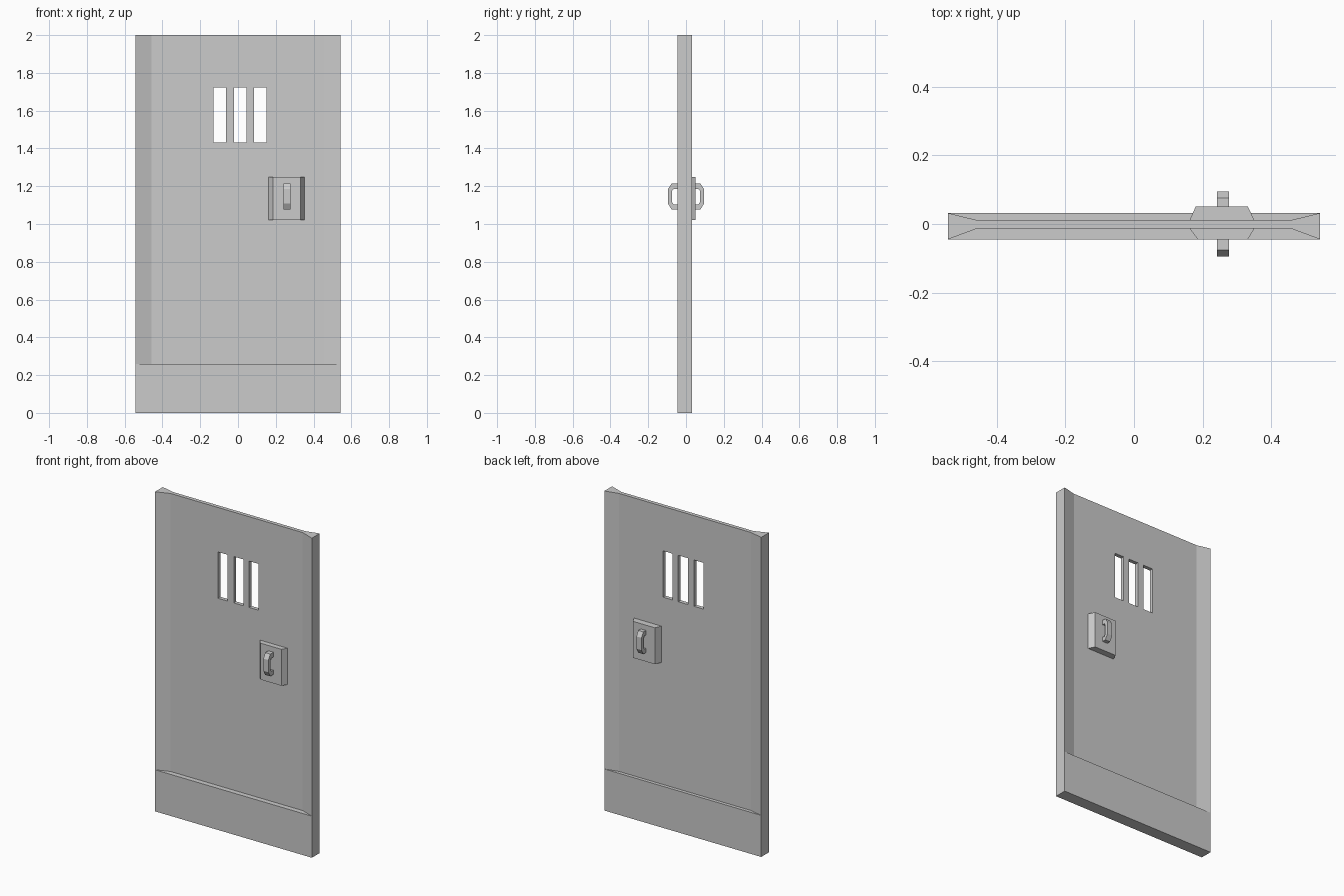
import bpy, bmesh
from mathutils import Vector

if "Cube" in bpy.data.objects:
    bpy.data.objects.remove(bpy.data.objects["Cube"])

AXES = {"x": Vector((1, 0, 0)), "z": Vector((0, 0, 1))}


def prism(name, profile, axis, lo, hi):
    """Extrude a profile along x (profile is y,z) or z (profile is x,y)."""
    bm = bmesh.new()
    pts = [(lo, a, b) if axis == "x" else (a, b, lo) for a, b in profile]
    face = bm.faces.new([bm.verts.new(p) for p in pts])
    ext = bmesh.ops.extrude_face_region(bm, geom=[face])
    verts = [g for g in ext["geom"] if isinstance(g, bmesh.types.BMVert)]
    bmesh.ops.translate(bm, vec=AXES[axis] * (hi - lo), verts=verts)
    bmesh.ops.recalc_face_normals(bm, faces=bm.faces)
    mesh = bpy.data.meshes.new(name)
    bm.to_mesh(mesh)
    bm.free()
    obj = bpy.data.objects.new(name, mesh)
    bpy.context.collection.objects.link(obj)
    return obj


def rect(x0, x1, y0, y1):
    return [(x0, y0), (x1, y0), (x1, y1), (x0, y1)]


def cut(target, cutter):
    mod = target.modifiers.new("cut", "BOOLEAN")
    mod.operation, mod.solver, mod.object = "DIFFERENCE", "EXACT", cutter
    bpy.context.view_layer.objects.active = target
    bpy.ops.object.modifier_apply(modifier=mod.name)
    bpy.data.objects.remove(cutter)


W, PANEL_W = 0.543, 0.457            # half widths of slab and recessed panel
FRONT, BACK = -0.045, 0.032          # slab faces
PANEL_F, PANEL_B = -0.013, 0.011     # recessed panel faces
KICK = 0.26                          # kick plate height

# Door slab with a sloped recess above the kick plate on both sides
door = prism("door", rect(-W, W, FRONT, BACK), "z", 0, 2)
for inner, outer in ((PANEL_F, FRONT), (PANEL_B, BACK)):
    wide = PANEL_W + 2 * (W - PANEL_W)
    far = inner + 2 * (outer - inner)
    recess = [(-PANEL_W, inner), (PANEL_W, inner), (wide, far), (-wide, far)]
    cut(door, prism("recess_cutter", recess, "z", KICK, 2.1))

# Three window slots
for x in (-0.096, 0.013, 0.119):
    cut(door, prism("slot_cutter", rect(x - 0.033, x + 0.033, -0.1, 0.1), "z", 1.432, 1.722))

# Lock plate through the panel, with sloped sides
prism("lock_plate", [(0.186, FRONT), (0.332, FRONT), (0.351, PANEL_F), (0.351, PANEL_B),
                     (0.332, 0.051), (0.18, 0.051), (0.162, PANEL_B), (0.162, PANEL_F)],
      "z", 1.02, 1.248)

# Pull handles, front and back
for name, s in (("front_handle", -1), ("back_handle", 1)):
    loop = [(0.04, 1.215), (0.076, 1.215), (0.095, 1.185), (0.095, 1.108), (0.076, 1.076),
            (0.04, 1.076), (0.04, 1.103), (0.066, 1.103), (0.073, 1.115), (0.073, 1.176),
            (0.066, 1.186), (0.04, 1.186)]
    prism(name, [(s * y, z) for y, z in loop], "x", 0.242, 0.277)
